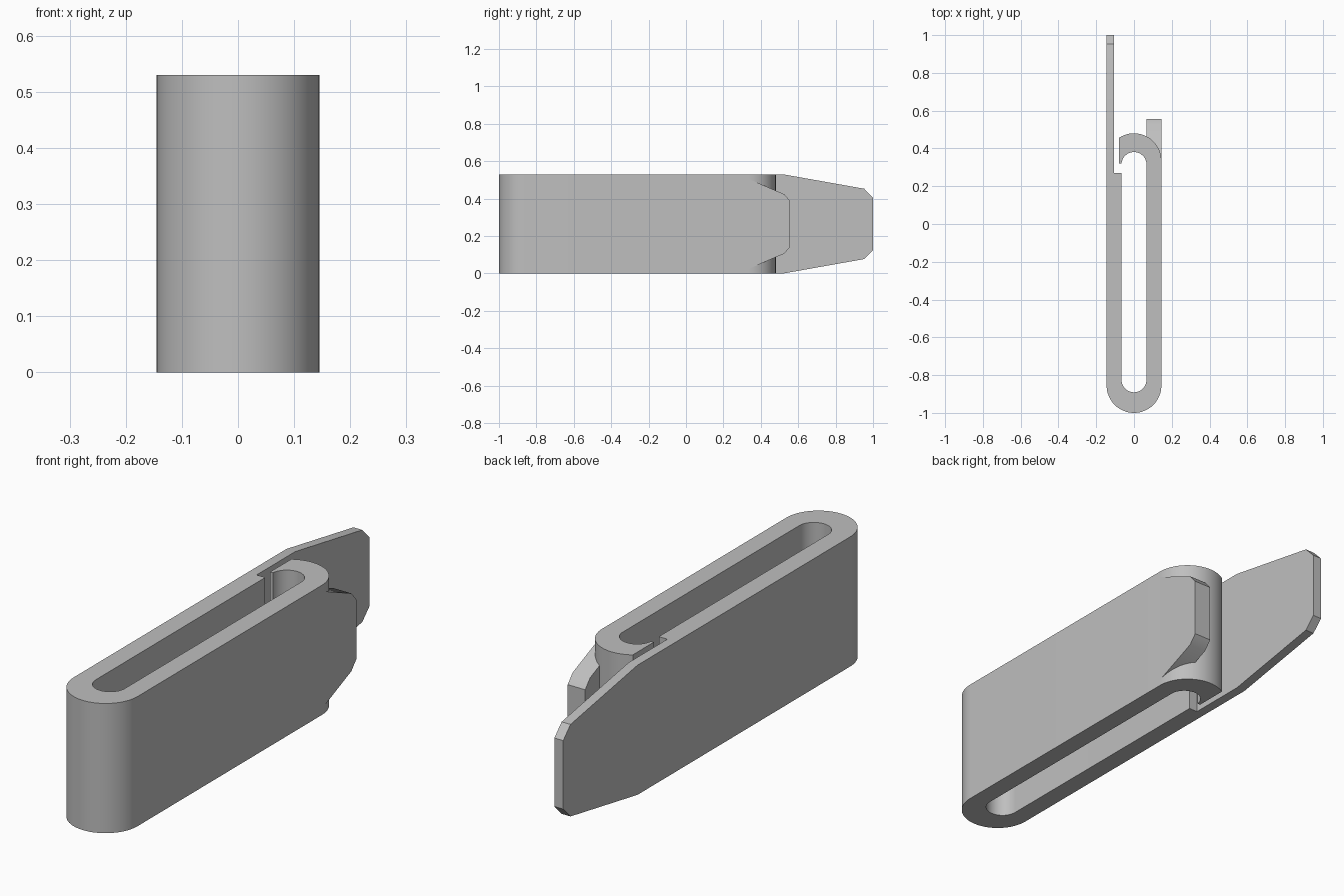
import bpy, bmesh
from math import sin, cos, radians
from mathutils import Vector

cube = bpy.data.objects.get("Cube")
if cube:
    bpy.data.objects.remove(cube, do_unlink=True)

HEIGHT = 0.53
R_OUT, R_IN = 0.145, 0.066      # loop outer and slot radii

grey = bpy.data.materials.new("light_grey")
grey.use_nodes = True
colour = (0.52, 0.52, 0.52, 1)
grey.diffuse_color = colour
grey.node_tree.nodes["Principled BSDF"].inputs["Base Color"].default_value = colour


def arc(cy, r, start, end, steps=32):
    """Points on an arc centred on x = 0."""
    angles = [radians(start + (end - start) * i / steps) for i in range(steps + 1)]
    return [(r * cos(a), cy + r * sin(a)) for a in angles]


def prism(name, points, offset):
    """Extrude a closed 3D outline by an offset."""
    bm = bmesh.new()
    face = bm.faces.new([bm.verts.new(p) for p in points])
    result = bmesh.ops.extrude_face_region(bm, geom=[face], use_keep_orig=True)
    moved = [v for v in result["geom"] if isinstance(v, bmesh.types.BMVert)]
    bmesh.ops.translate(bm, verts=moved, vec=Vector(offset))
    bmesh.ops.recalc_face_normals(bm, faces=bm.faces)
    mesh = bpy.data.meshes.new(name)
    bm.to_mesh(mesh)
    bm.free()
    mesh.materials.append(grey)
    obj = bpy.data.objects.new(name, mesh)
    bpy.context.collection.objects.link(obj)
    bpy.ops.object.select_all(action="DESELECT")
    obj.select_set(True)
    bpy.context.view_layer.objects.active = obj
    bpy.ops.object.shade_smooth_by_angle(angle=radians(30))
    return obj


def plate(name, x0, x1, upper):
    """Upright plate whose side outline is mirrored about mid height."""
    outline = upper + [(y, HEIGHT - z) for y, z in reversed(upper)]
    return prism(name, [(x0, y, z) for y, z in outline], (x1 - x0, 0, 0))


# Clip loop: left wall, rounded front, right wall and hooked back end
loop = [(-R_OUT, 0.27)]
loop += arc(-0.855, R_OUT, 180, 360)
loop += arc(0.335, R_OUT, 0, 123)
loop += [(-0.079, 0.32)]
loop += arc(0.315, R_IN, 175, 0)
loop += arc(-0.825, R_IN, 360, 180)
loop += [(-R_IN, 0.27)]
prism("clip_loop", [(x, y, 0) for x, y in loop], (0, 0, HEIGHT))

# Long thin blade on the right side
plate("long_blade", -R_OUT, -0.105,
      [(0.27, HEIGHT), (0.52, HEIGHT), (0.953, 0.453), (1.0, 0.405)])

# Short tapered tab on the left side
plate("short_tab", R_IN, R_OUT,
      [(0.335, 0.505), (0.525, 0.424), (0.557, 0.387)])
